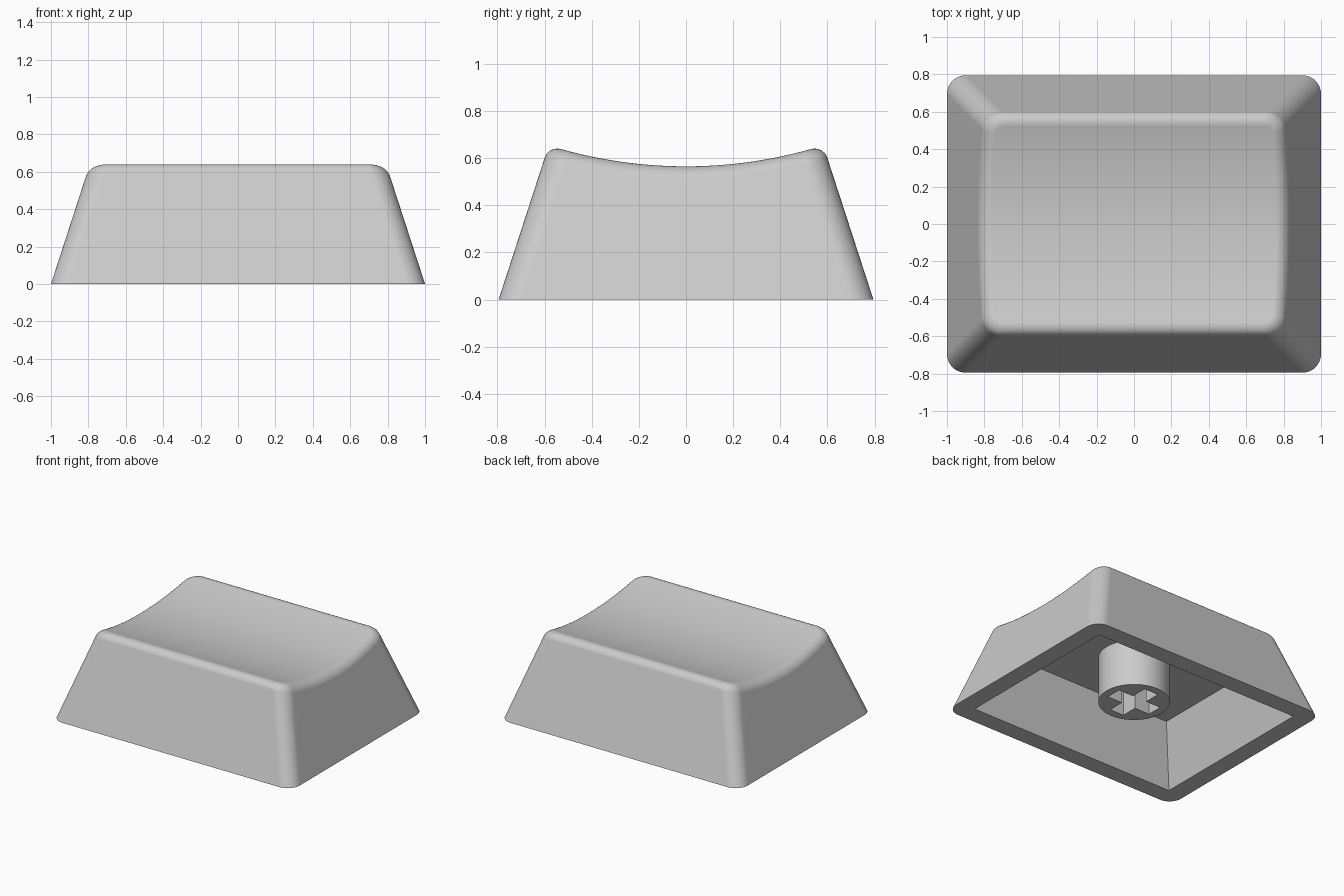
import bpy, bmesh
from math import cos, sin, pi, sqrt
from mathutils import Vector

cube = bpy.data.objects.get("Cube")
if cube:
    bpy.data.objects.remove(cube, do_unlink=True)

HALF_X, HALF_Y = 1.0, 0.795      # outer size at the base
SLOPE = 0.325                    # inward lean of the walls
CORNER, FILLET = 0.1, 0.056      # corner radius, rounding of the top rim
DISH_Z, DISH_R = 0.565, 1.95     # lowest point and radius of the dished top
WALL, CEILING = 0.135, 0.43      # wall thickness, height of the hollow

grey = bpy.data.materials.new("light grey plastic")
grey.use_nodes = True
grey.diffuse_color = (0.6, 0.6, 0.6, 1)
grey.node_tree.nodes["Principled BSDF"].inputs["Base Color"].default_value = grey.diffuse_color


def make_object(name, bm):
    bmesh.ops.recalc_face_normals(bm, faces=bm.faces[:])
    mesh = bpy.data.meshes.new(name)
    bm.to_mesh(mesh)
    bm.free()
    mesh.materials.append(grey)
    obj = bpy.data.objects.new(name, mesh)
    bpy.context.collection.objects.link(obj)
    return obj


def smooth(obj):
    bpy.ops.object.select_all(action='DESELECT')
    obj.select_set(True)
    bpy.context.view_layer.objects.active = obj
    bpy.ops.object.shade_smooth_by_angle(angle=pi / 6)


def dish(y):
    return DISH_Z + DISH_R - sqrt(DISH_R ** 2 - y * y)


def wall_point(p, z):
    """Point on the leaning outer wall; p is (x side, y fraction, angle)."""
    sx, fy, a = p
    x = sx * (HALF_X - SLOPE * z - CORNER) + CORNER * cos(a)
    y = fy * (HALF_Y - SLOPE * z - CORNER) + CORNER * sin(a)
    return Vector((x, y, z))


def column(p, steps=7):
    """Points from the base up the wall and over the rounded rim."""
    z = DISH_Z
    for _ in range(12):
        z = dish(wall_point(p, z).y)
    edge = wall_point(p, z)
    low = wall_point(p, z - FILLET * 0.95)
    top = edge - FILLET * Vector((cos(p[2]), sin(p[2]), 0))
    top.z = dish(top.y)
    points = [wall_point(p, 0)]
    for i in range(steps + 1):
        t = i / steps
        a, b, c = (1 - t) ** 2, 1.5 * t * (1 - t), t * t
        points.append((low * a + edge * b + top * c) / (a + b + c))
    return points


# Outline of the right half, then its mirror image
K, M = 10, 24
right = [(1, -1, -pi / 2 * (1 - i / K)) for i in range(K)]
right += [(1, -1 + 2 * i / M, 0) for i in range(M + 1)]
right += [(1, 1, pi / 2 * i / K) for i in range(1, K + 1)]
outline = right + [(-1, fy, pi - a) for _, fy, a in reversed(right)]
count = len(outline)

# Outer shell
bm = bmesh.new()
columns = [[bm.verts.new(v) for v in column(p)] for p in outline]
for i in range(count):
    a, b = columns[i], columns[(i + 1) % count]
    for j in range(len(a) - 1):
        bm.faces.new((a[j], b[j], b[j + 1], a[j + 1]))

# Dished top, spanned from right to left
for i in range(len(right) - 1):
    bm.faces.new([columns[k][-1] for k in (i, i + 1, count - 2 - i, count - 1 - i)])

# Hollow underside with flat ceiling
rings = []
for z in (0, CEILING):
    hx, hy = HALF_X - WALL - SLOPE * z, HALF_Y - WALL - SLOPE * z
    rings.append([bm.verts.new((sx * hx, sy * hy, z))
                  for sx, sy in ((1, 1), (-1, 1), (-1, -1), (1, -1))])
lower, upper = rings
for i in range(4):
    j = (i + 1) % 4
    bm.faces.new((lower[i], lower[j], upper[j], upper[i]))
bm.faces.new(upper)

# Flat bottom rim
rim = [bm.edges.get((columns[i][0], columns[(i + 1) % count][0])) for i in range(count)]
rim += [bm.edges.get((lower[i], lower[(i + 1) % 4])) for i in range(4)]
bmesh.ops.triangle_fill(bm, edges=rim, use_beauty=True)
shell = make_object("key_shell", bm)
smooth(shell)
weighted = shell.modifiers.new("even_shading", 'WEIGHTED_NORMAL')
weighted.keep_sharp = True


def prism(name, points, z0, z1):
    bm = bmesh.new()
    face = bm.faces.new([bm.verts.new((x, y, z0)) for x, y in points])
    grown = bmesh.ops.extrude_face_region(bm, geom=[face], use_keep_orig=True)
    verts = [v for v in grown["geom"] if isinstance(v, bmesh.types.BMVert)]
    bmesh.ops.translate(bm, verts=verts, vec=(0, 0, z1 - z0))
    return make_object(name, bm)


# Mounting stem with a cross-shaped socket
SIDES, STEM_R, STEM_Z = 64, 0.243, 0.083
stem = prism("mounting_stem", [(STEM_R * cos(2 * pi * i / SIDES), STEM_R * sin(2 * pi * i / SIDES))
                               for i in range(SIDES)], STEM_Z, CEILING + 0.02)
ARM, WIDTH = 0.183, 0.058
cross = []
for q in range(4):
    c, s = round(cos(q * pi / 2)), round(sin(q * pi / 2))
    for x, y in ((ARM, -WIDTH), (ARM, WIDTH), (WIDTH, WIDTH)):
        cross.append((x * c - y * s, x * s + y * c))
cutter = prism("socket_cutter", cross, STEM_Z - 0.1, CEILING - 0.01)
cutter.hide_render = True

cut = stem.modifiers.new("socket", 'BOOLEAN')
cut.operation, cut.solver, cut.object = 'DIFFERENCE', 'EXACT', cutter
bpy.context.view_layer.objects.active = stem
bpy.ops.object.modifier_apply(modifier=cut.name)
bpy.data.objects.remove(cutter, do_unlink=True)
smooth(stem)
